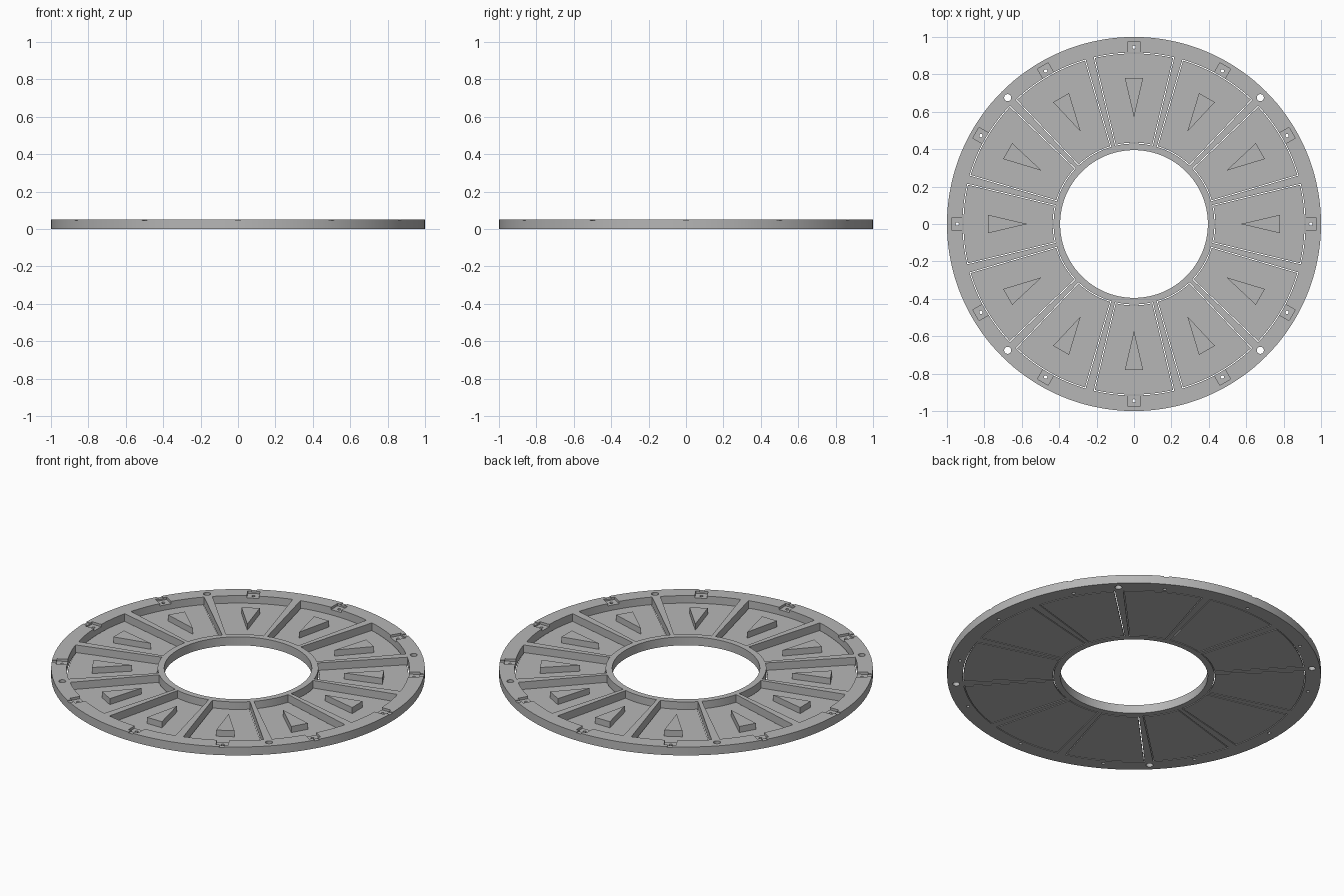
import bpy, bmesh
from math import cos, sin, pi, radians

if "Cube" in bpy.data.objects:
    bpy.data.objects.remove(bpy.data.objects["Cube"])

COUNT = 12
HEIGHT = 0.05
FLOOR = 0.008

grey = bpy.data.materials.new("light grey plastic")
grey.use_nodes = True
grey.diffuse_color = (0.47, 0.47, 0.47, 1)
grey.node_tree.nodes["Principled BSDF"].inputs["Base Color"].default_value = grey.diffuse_color


def arc(r, a0, a1, steps):
    return [(r * cos(a0 + (a1 - a0) * i / steps), r * sin(a0 + (a1 - a0) * i / steps))
            for i in range(steps + 1)]


def circle(r, steps, cx=0, cy=0):
    return [(cx + x, cy + y) for x, y in arc(r, 0, 2 * pi, steps)[:-1]]


def turned(points, angle):
    c, s = cos(angle), sin(angle)
    return [(x * c - y * s, x * s + y * c) for x, y in points]


def around(points, count=COUNT, start=0.0):
    return [turned(points, start + 2 * pi * i / count) for i in range(count)]


def prisms(name, outlines, z0, z1):
    """One object holding an upright prism for each outline."""
    bm = bmesh.new()
    for outline in outlines:
        low = [bm.verts.new((x, y, z0)) for x, y in outline]
        high = [bm.verts.new((x, y, z1)) for x, y in outline]
        bm.faces.new(low[::-1])
        bm.faces.new(high)
        for i in range(len(low)):
            j = (i + 1) % len(low)
            bm.faces.new((low[i], low[j], high[j], high[i]))
    mesh = bpy.data.meshes.new(name)
    bm.to_mesh(mesh)
    bm.free()
    mesh.materials.append(grey)
    obj = bpy.data.objects.new(name, mesh)
    bpy.context.collection.objects.link(obj)
    return obj


def box(x0, x1, half):
    return [(x0, -half), (x1, -half), (x1, half), (x0, half)]


def wedge(r0, r1, half, gap=0.0):
    """Ring sector about +x, shrunk evenly by a gap."""
    r0, r1 = r0 + gap, r1 - gap
    a0, a1 = half - gap / r0, half - gap / r1
    return arc(r1, -a1, a1, 12) + arc(r0, a0, -a0, 8)


def smooth(obj):
    bpy.ops.object.select_all(action='DESELECT')
    obj.select_set(True)
    bpy.context.view_layer.objects.active = obj
    bpy.ops.object.shade_smooth_by_angle(angle=radians(30))


def cut(obj, cutter):
    cutter.hide_render = True
    mod = obj.modifiers.new("cut", 'BOOLEAN')
    mod.operation = 'DIFFERENCE'
    mod.solver = 'EXACT'
    mod.object = cutter
    bpy.ops.object.select_all(action='DESELECT')
    obj.select_set(True)
    bpy.context.view_layer.objects.active = obj
    bpy.ops.object.modifier_apply(modifier=mod.name)
    bpy.data.objects.remove(cutter)


# Ring frame: rim, hub and spokes left between the pockets
half = radians(13.6)
frame = prisms("ring_frame", [circle(1.0, 144)], 0, HEIGHT)
cut(frame, prisms("centre_cutter", [circle(0.395, 96)], -0.1, 0.1))
cut(frame, prisms("pocket_cutter", around(wedge(0.43, 0.917, half)), -0.1, 0.1))

# Screw seats in the rim, their grooves and holes
cut(frame, prisms("seat_cutter", around(box(0.88, 0.976, 0.033)), 0.036, 0.1))
cut(frame, prisms("groove_cutter", around(box(0.95, 1.1, 0.014)), 0.045, 0.1))
cut(frame, prisms("screw_hole_cutter", around(circle(0.009, 16, 0.945)), -0.1, 0.1))
cut(frame, prisms("mount_hole_cutter", around(circle(0.019, 24, 0.955), 4, pi / 4), -0.1, 0.1))
smooth(frame)

# Loose floor panels with a narrow gap, each with a raised pointer
panels = prisms("floor_panels", around(wedge(0.43, 0.917, half, 0.005)), 0, FLOOR)
smooth(panels)
prisms("pointer_blocks", around([(0.57, 0), (0.78, -0.049), (0.78, 0.049)]), FLOOR - 0.002, 0.044)
